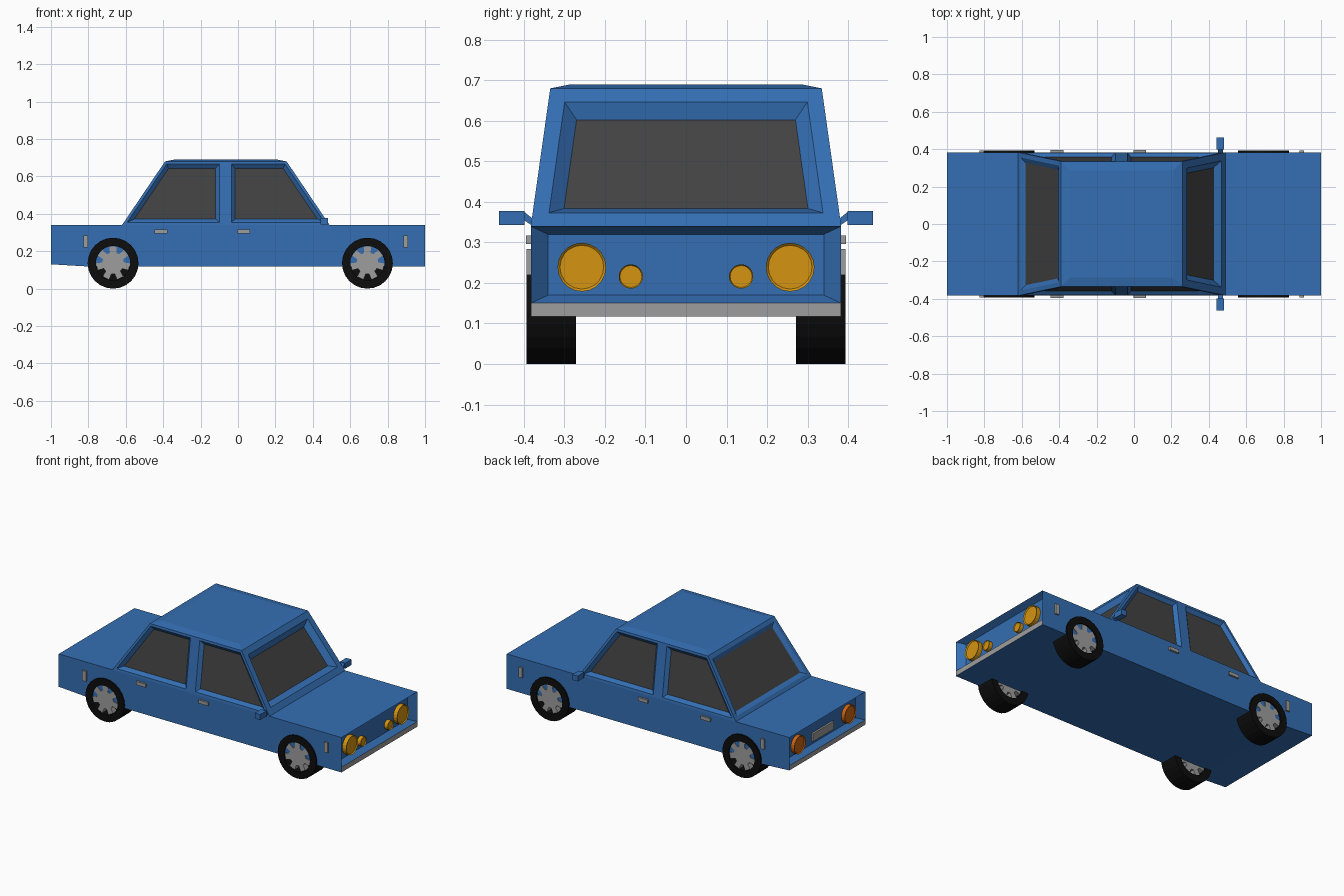
import bpy, bmesh, math
from mathutils import Vector

if "Cube" in bpy.data.objects:
    bpy.data.objects.remove(bpy.data.objects["Cube"])

def material(name, rgb):
    m = bpy.data.materials.new(name)
    m.diffuse_color = (*rgb, 1)
    m.use_nodes = True
    m.node_tree.nodes["Principled BSDF"].inputs["Base Color"].default_value = m.diffuse_color
    return m

BLUE = material("blue_paint", (0.034, 0.157, 0.45))
GLASS = material("dark_glass", (0.055, 0.055, 0.055))
GREY = material("grey_metal", (0.34, 0.34, 0.34))
BLACK = material("black_rubber", (0.004, 0.004, 0.004))
YELLOW = material("yellow_lamp", (0.66, 0.30, 0.006))
ORANGE = material("orange_lamp", (0.60, 0.13, 0.006))

def finish(name, bm, *mats):
    bmesh.ops.recalc_face_normals(bm, faces=bm.faces[:])
    me = bpy.data.meshes.new(name)
    bm.to_mesh(me)
    bm.free()
    for m in mats:
        me.materials.append(m)
    ob = bpy.data.objects.new(name, me)
    bpy.context.collection.objects.link(ob)
    return ob

def prism_bm(pts, a, b, axis):
    """Extrude a 2D outline from a to b along x or y."""
    bm = bmesh.new()
    place = (lambda u, v, t: (t, u, v)) if axis == 'x' else (lambda u, v, t: (u, t, v))
    lo = [bm.verts.new(place(u, v, a)) for u, v in pts]
    hi = [bm.verts.new(place(u, v, b)) for u, v in pts]
    bm.faces.new(lo)
    bm.faces.new(hi)
    for i in range(len(pts)):
        j = (i + 1) % len(pts)
        bm.faces.new((lo[i], lo[j], hi[j], hi[i]))
    bmesh.ops.recalc_face_normals(bm, faces=bm.faces[:])
    return bm

def prism(name, pts, a, b, axis, mat):
    return finish(name, prism_bm(pts, a, b, axis), mat)

def rect(u0, u1, v0, v1):
    return [(u0, v0), (u1, v0), (u1, v1), (u0, v1)]

def circle(cu, cv, r, n):
    return [(cu + r * math.cos(2 * math.pi * i / n), cv + r * math.sin(2 * math.pi * i / n))
            for i in range(n)]

def inset(bm, face, thickness, depth):
    bmesh.ops.inset_individual(bm, faces=[face], thickness=thickness, depth=depth,
                               use_even_offset=True)

W = 0.383

# Lower body: side profile, recessed nose and tail, grey bumper strips
bm = prism_bm([(-1, .13), (-.78, .117), (1, .117), (1, .15), (1, .34), (-1, .34), (-1, .16)],
              -W, W, 'y')
for f in [f for f in bm.faces if abs(f.normal.x) > .9]:
    if f.calc_center_median().z < .2:
        f.material_index = 1
    else:
        inset(bm, f, .02, -.04)
        for v in f.verts:
            v.co.y *= .34 / .363
finish("body", bm, BLUE, GREY)

# Cabin: tapered shell with inset windows and a slightly crowned roof
bm = bmesh.new()
low_x, top_x = (-.62, -.085, -.05, .49), (-.39, -.085, -.05, .26)
low, top = {}, {}
for s in (-1, 1):
    low[s] = [bm.verts.new((x, s * W, .34)) for x in low_x]
    top[s] = [bm.verts.new((x, s * .335, .68)) for x in top_x]
sides = []
for s in (-1, 1):
    for i in range(3):
        f = bm.faces.new((low[s][i], low[s][i + 1], top[s][i + 1], top[s][i]))
        if i != 1:
            sides.append(f)
rear = bm.faces.new((low[-1][0], low[1][0], top[1][0], top[-1][0]))
front = bm.faces.new((low[-1][3], low[1][3], top[1][3], top[-1][3]))
roof = bm.faces.new(top[-1] + top[1][::-1])
bm.faces.new(low[-1] + low[1][::-1])
bmesh.ops.recalc_face_normals(bm, faces=bm.faces[:])
windows = [(f, .015, .02, -.02) for f in sides]
windows += [(front, .04, .033, -.03), (rear, .025, .025, -.015)]
for f, frame, slope, depth in windows:
    inset(bm, f, frame, 0)
    inset(bm, f, slope, depth)
    f.material_index = 1
inset(bm, roof, .05, .01)
finish("cabin", bm, BLUE, GLASS)

# Wheels: tyre ring, dark backing and seven-spoke hub
R, N = .136, 24
for end, cx in (("front", .692), ("rear", -.668)):
    for side, s in (("right", -1), ("left", 1)):
        bm = bmesh.new()
        rings = [[bm.verts.new((cx + u, s * y, R + v)) for u, v in circle(0, 0, r, N)]
                 for r, y in ((.092, .272), (R, .272), (R, .393), (.092, .393))]
        for k in range(4):
            a, b = rings[k], rings[(k + 1) % 4]
            for i in range(N):
                j = (i + 1) % N
                bm.faces.new((a[i], a[j], b[j], b[i]))
        finish(f"{end}_{side}_tyre", bm, BLACK)
        prism(f"{end}_{side}_wheel_backing", circle(cx, R, .093, N), s * .32, s * .35, 'y', BLACK)
        hub = []
        for i in range(7):
            ang = math.pi / 2 + 2 * math.pi * i / 7
            for r, d in ((.058, -.30), (.091, -.21), (.091, .21), (.058, .30)):
                hub.append((cx + r * math.cos(ang + d), R + r * math.sin(ang + d)))
        prism(f"{end}_{side}_hub", hub, s * .28, s * .387, 'y', GREY)

# Lamps: short cylinders with a sunken lens
def lamp(name, y, z, r, x0, x1, mat):
    bm = prism_bm(circle(y, z, r, 20), x0, x1, 'x')
    lens = max(bm.faces, key=lambda f: f.calc_center_median().x * x1)
    inset(bm, lens, r * .1, -.006)
    finish(name, bm, mat)

for side, s in (("right", -1), ("left", 1)):
    lamp(f"{side}_headlight", s * .257, .239, .06, .95, .988, YELLOW)
    lamp(f"{side}_small_headlight", s * .136, .216, .03, .95, .985, YELLOW)
    lamp(f"{side}_tail_light", s * .255, .24, .057, -.95, -.985, ORANGE)

    # Door handles and side markers
    for pos, x in (("rear", -.412), ("front", .03)):
        prism(f"{pos}_{side}_door_handle", rect(x - .034, x + .034, .296, .317),
              s * .375, s * .395, 'y', GREY)
    for pos, x in (("rear", -.814), ("front", .897)):
        prism(f"{pos}_{side}_side_marker", rect(x - .013, x + .013, .22, .284),
              s * .375, s * .393, 'y', GREY)

    # Door mirrors on short stems
    prism(f"{side}_mirror", rect(s * .398, s * .462, .343, .378), .442, .48, 'x', BLUE)
    prism(f"{side}_mirror_stem",
          [(s * .40, .376), (s * .40, .355), (s * .38, .342), (s * .36, .345), (s * .375, .356)],
          .45, .475, 'x', BLUE)

# Rear plate
prism("rear_plate", rect(-.105, .105, .2, .25), -.95, -.972, 'x', GREY)
